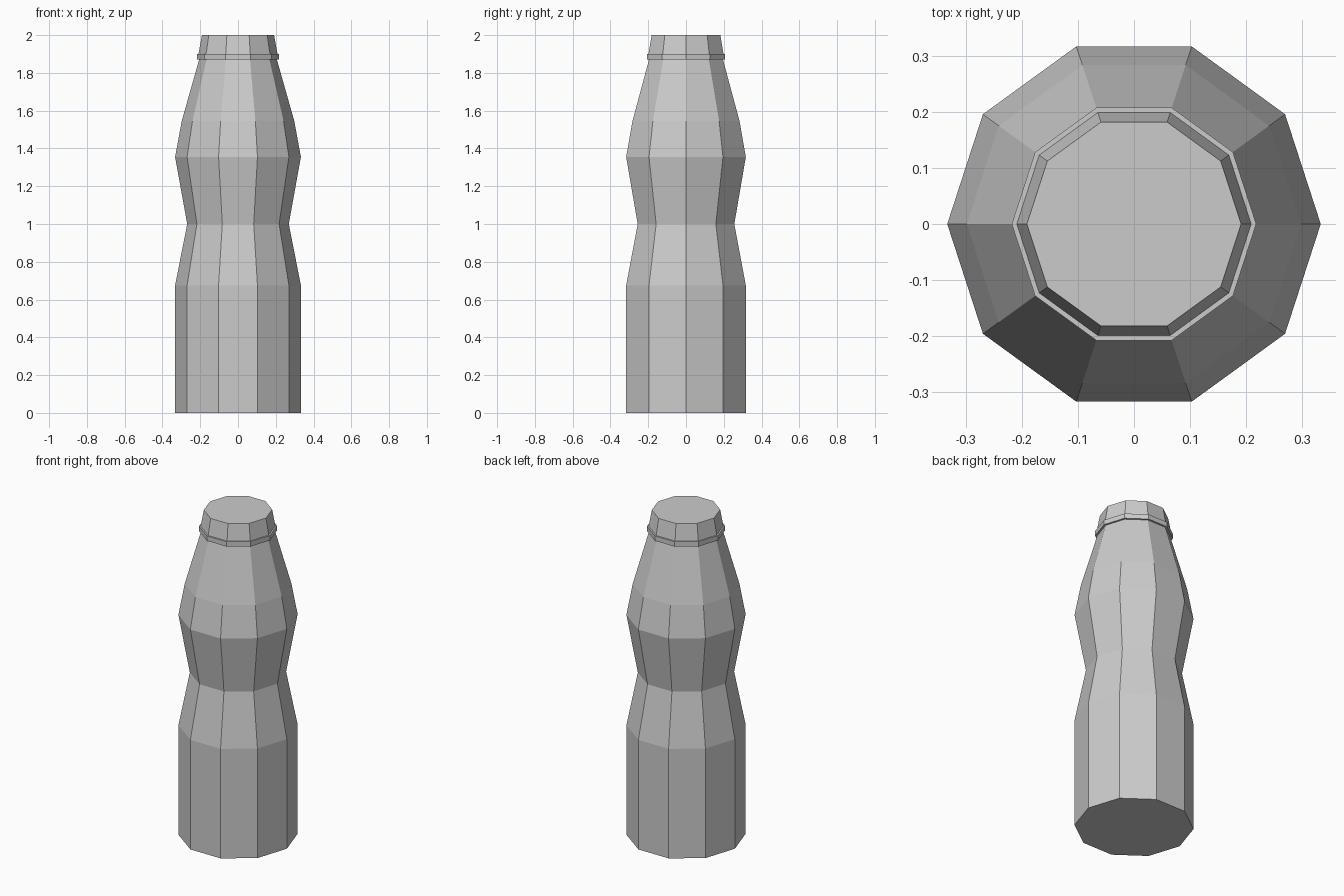
import bpy, bmesh
from math import cos, sin, tau

if "Cube" in bpy.data.objects:
    bpy.data.objects.remove(bpy.data.objects["Cube"])

SIDES = 10


def lathe(name, profile):
    """Closed, flat-faced solid turned from (radius, height) points."""
    bm = bmesh.new()
    rings = [[bm.verts.new((r * cos(tau * i / SIDES), r * sin(tau * i / SIDES), z))
              for i in range(SIDES)] for r, z in profile]
    for low, high in zip(rings, rings[1:]):
        for i in range(SIDES):
            j = (i + 1) % SIDES
            bm.faces.new((low[i], low[j], high[j], high[i]))
    bm.faces.new(rings[0][::-1])
    bm.faces.new(rings[-1])
    mesh = bpy.data.meshes.new(name)
    bm.to_mesh(mesh)
    bm.free()
    obj = bpy.data.objects.new(name, mesh)
    bpy.context.collection.objects.link(obj)
    return obj


# Bottle with pinched waist, shoulder, collar ring and tapered cap in one profile
lathe("bottle", [
    (0.333, 0.0), (0.333, 0.675),      # straight base
    (0.269, 1.0), (0.333, 1.355),      # waist
    (0.298, 1.545), (0.206, 1.87),     # shoulder and neck
    (0.218, 1.87), (0.218, 1.90),      # collar ring
    (0.209, 1.90), (0.191, 2.0),       # cap
])
